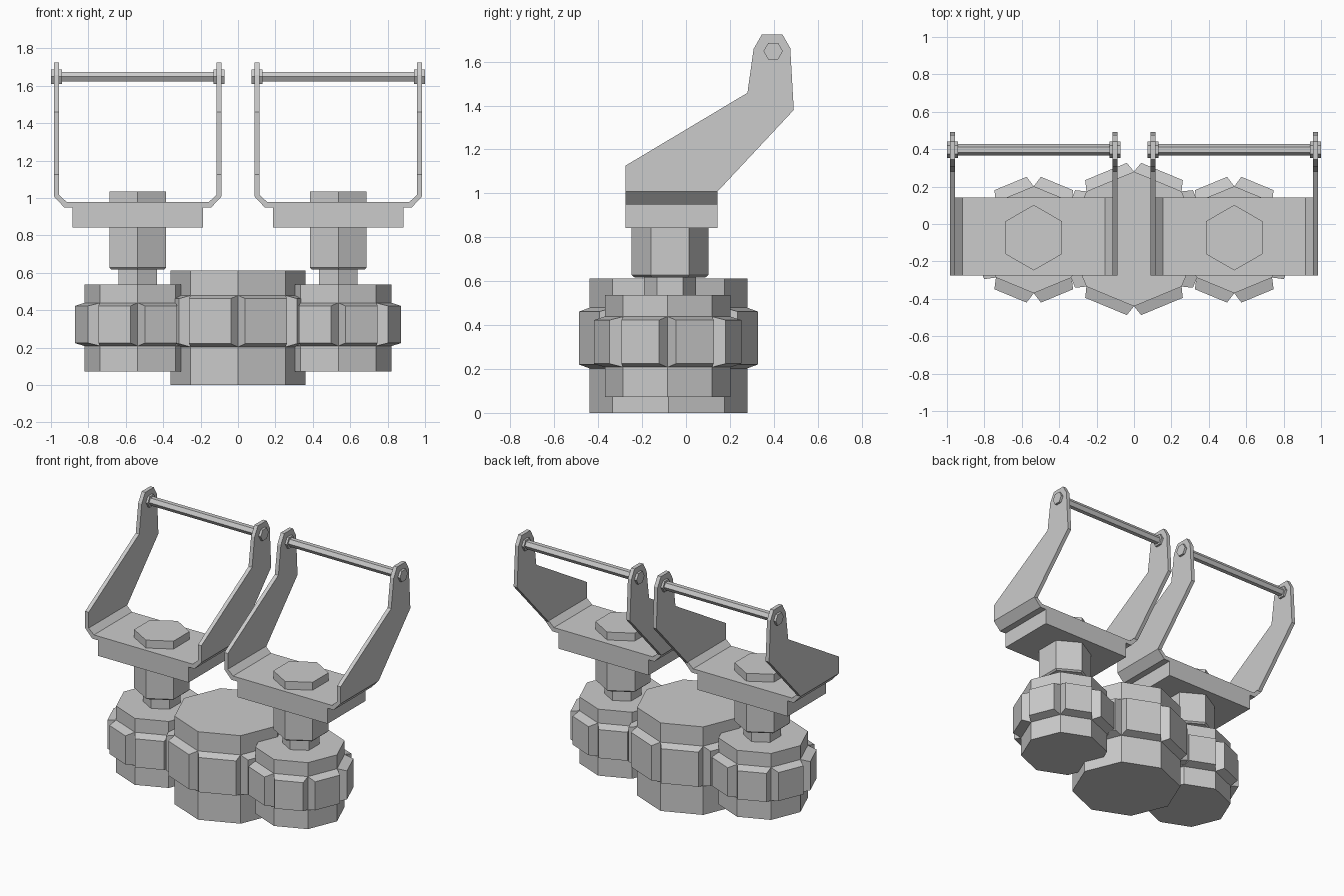
import bpy, bmesh
from math import sin, cos, pi

if "Cube" in bpy.data.objects:
    bpy.data.objects.remove(bpy.data.objects["Cube"])

CX = 0.536          # x centre of each side assembly


def finish(name, bm, mirror=False):
    bmesh.ops.recalc_face_normals(bm, faces=bm.faces)
    mesh = bpy.data.meshes.new(name)
    bm.to_mesh(mesh)
    bm.free()
    ob = bpy.data.objects.new(name, mesh)
    bpy.context.collection.objects.link(ob)
    if mirror:
        m = ob.modifiers.new("Mirror", 'MIRROR')
        m.use_mirror_merge = False
    return ob


def loft(bm, rings):
    """Skin a list of equal-length point rings and cap both ends."""
    rows = [[bm.verts.new(p) for p in ring] for ring in rings]
    n = len(rows[0])
    bands = []
    for a, b in zip(rows, rows[1:]):
        bands.append([bm.faces.new((a[i], a[(i + 1) % n], b[(i + 1) % n], b[i])) for i in range(n)])
    bm.faces.new(rows[0][::-1])
    bm.faces.new(rows[-1])
    return bands


def lathe_rings(sides, cx, cy, profile):
    """Rings around z, with a corner on the y axis."""
    return [[(cx + r * sin(2 * pi * i / sides), cy - r * cos(2 * pi * i / sides), z)
             for i in range(sides)] for r, z in profile]


def gear(name, cx, cy, r, levels, inset, depth, mirror=False):
    """Octagonal drum whose middle band is inset outward into teeth."""
    bm = bmesh.new()
    bands = loft(bm, lathe_rings(8, cx, cy, [(r, z) for z in levels]))
    bmesh.ops.recalc_face_normals(bm, faces=bm.faces)
    bm.normal_update()
    bmesh.ops.inset_individual(bm, faces=bands[1], thickness=inset, depth=depth)
    finish(name, bm, mirror)


def extrude_x(name, outline, spans):
    """Extrude a (y, z) outline along x for each span; mirrored."""
    bm = bmesh.new()
    for x0, x1 in spans:
        loft(bm, [[(x, y, z) for y, z in outline] for x in (x0, x1)])
    finish(name, bm, True)


def hexagon(cy, cz, r):
    return [(cy + r * cos(pi * i / 3), cz + r * sin(pi * i / 3)) for i in range(6)]


# Toothed drums
gear("centre_gear", 0, -0.08, 0.36, (0, 0.203, 0.479, 0.613), 0.0245, 0.058)
gear("side_gear", CX, -0.084, 0.286, (0.073, 0.208, 0.439, 0.536), 0.023, 0.061, True)

# Hexagonal post with narrow neck, running up through the bracket
bm = bmesh.new()
loft(bm, lathe_rings(6, CX, -0.073, [(0.118, 0.5), (0.118, 0.616), (0.163, 0.618),
                                     (0.175, 0.628), (0.175, 1.034)]))
finish("post", bm, True)

# Block under the bracket
Y0, Y1 = -0.276, 0.143
extrude_x("bracket_block", [(Y0, 0.842), (Y1, 0.842), (Y1, 0.96), (Y0, 0.96)],
          [(CX - 0.348, CX + 0.348)])

# Bracket floor with bent-up edges
half = [(0.394, 0.95), (0.448, 1.008), (0.421, 1.016), (0.381, 0.979)]
floor = half + [(-x, z) for x, z in reversed(half)]
bm = bmesh.new()
loft(bm, [[(CX + x, y, z) for x, z in floor] for y in (Y0, Y1)])
finish("bracket_floor", bm, True)

# Cranked bracket arms
arm = [(Y0, 1.008), (Y0, 1.126), (0.28, 1.458), (0.308, 1.658), (0.345, 1.723),
       (0.44, 1.723), (0.475, 1.662), (0.491, 1.38), (Y1, 1.008)]
extrude_x("bracket_arm", arm, [(CX - 0.448, CX - 0.421), (CX + 0.421, CX + 0.448)])

# Cross rod and its end nuts
extrude_x("cross_rod", hexagon(0.397, 1.648, 0.03), [(CX - 0.42, CX + 0.42)])
extrude_x("rod_nut", hexagon(0.397, 1.648, 0.044),
          [(CX - 0.464, CX - 0.406), (CX + 0.406, CX + 0.464)])
